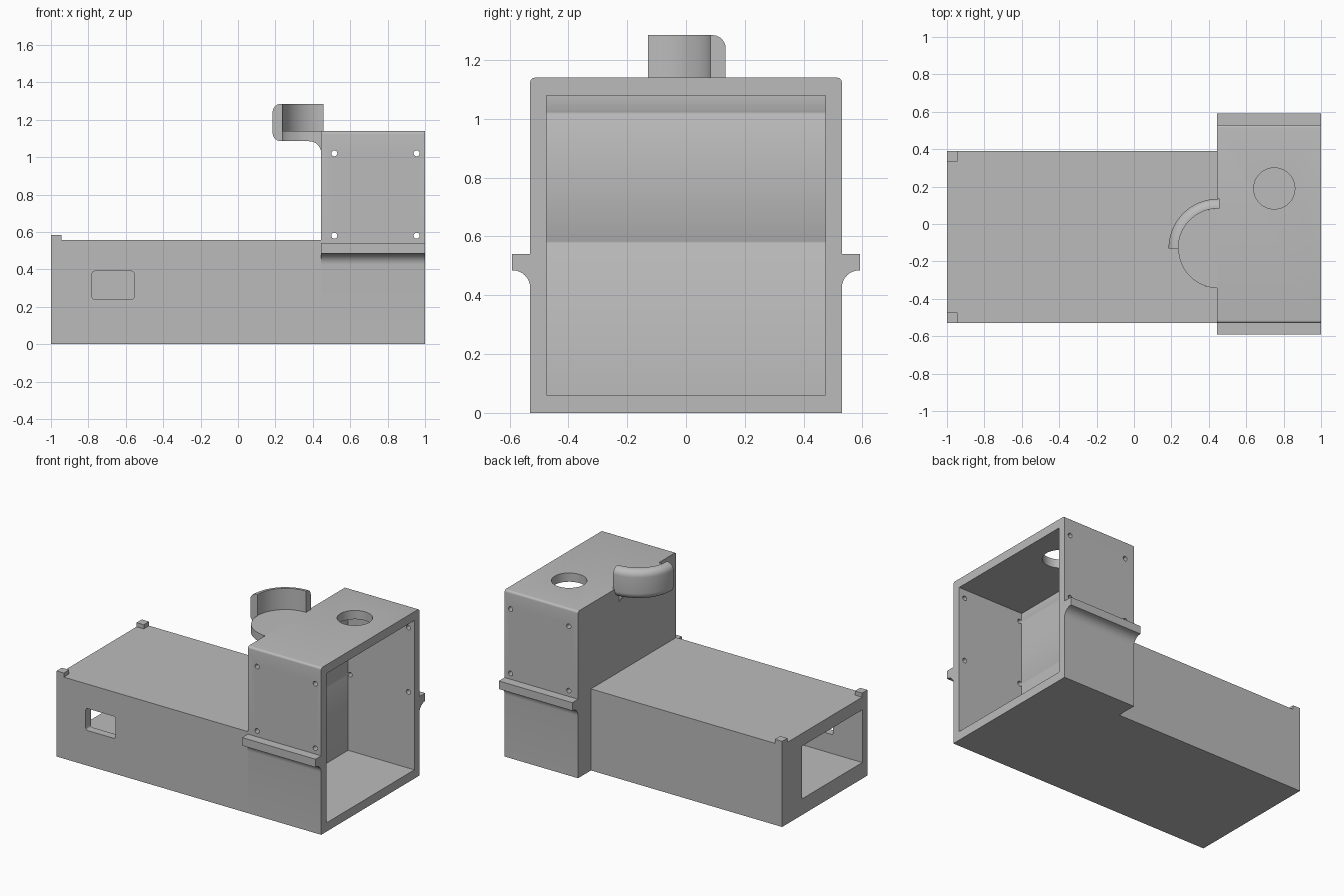
import bpy, bmesh, math
from mathutils import Vector

cube = bpy.data.objects.get("Cube")
if cube:
    bpy.data.objects.remove(cube, do_unlink=True)

grey = bpy.data.materials.new("plain grey")
grey.use_nodes = True
colour = (0.5, 0.5, 0.5, 1)
grey.diffuse_color = colour
grey.node_tree.nodes["Principled BSDF"].inputs["Base Color"].default_value = colour


def arc(cx, cy, r, start, end, steps=8):
    """Points along a circular arc, angles in degrees."""
    angles = [math.radians(start + (end - start) * i / steps) for i in range(steps + 1)]
    return [(cx + r * math.cos(a), cy + r * math.sin(a)) for a in angles]


def prism(name, points, axis, low, high):
    """Extrude a 2D outline along an axis; x takes (y,z), y takes (x,z), z takes (x,y)."""
    place = {"x": lambda p: (low, p[0], p[1]),
             "y": lambda p: (p[0], low, p[1]),
             "z": lambda p: (p[0], p[1], low)}[axis]
    bm = bmesh.new()
    face = bm.faces.new([bm.verts.new(place(p)) for p in points])
    top = bmesh.ops.extrude_face_region(bm, geom=[face])
    shift = Vector([(high - low) * (axis == a) for a in "xyz"])
    bmesh.ops.translate(bm, vec=shift,
                        verts=[v for v in top["geom"] if isinstance(v, bmesh.types.BMVert)])
    return finish(name, bm)


def finish(name, bm):
    bmesh.ops.recalc_face_normals(bm, faces=bm.faces)
    mesh = bpy.data.meshes.new(name)
    bm.to_mesh(mesh)
    bm.free()
    mesh.materials.append(grey)
    obj = bpy.data.objects.new(name, mesh)
    bpy.context.collection.objects.link(obj)
    return obj


def rect(x0, x1, y0, y1, r=0):
    """Rectangle outline, optionally with rounded corners."""
    if not r:
        return [(x0, y0), (x1, y0), (x1, y1), (x0, y1)]
    return (arc(x1 - r, y0 + r, r, -90, 0, 5) + arc(x1 - r, y1 - r, r, 0, 90, 5)
            + arc(x0 + r, y1 - r, r, 90, 180, 5) + arc(x0 + r, y0 + r, r, 180, 270, 5))


def circle(x, y, r, sides):
    return arc(x, y, r, 0, 360, sides)[:-1]


def select(obj):
    bpy.ops.object.select_all(action="DESELECT")
    obj.select_set(True)
    bpy.context.view_layer.objects.active = obj


def cut(obj, cutter):
    mod = obj.modifiers.new("cut", "BOOLEAN")
    mod.operation = "DIFFERENCE"
    mod.solver = "EXACT"
    mod.object = cutter
    select(obj)
    bpy.ops.object.modifier_apply(modifier=mod.name)
    bpy.data.objects.remove(cutter, do_unlink=True)


FRONT, BACK, STEP = -0.53, 0.39, 0.445

# Tower: half outline with side rail and rounded top edge, mirrored
half = ([(0.53, 0)] + arc(0.59, 0.425, 0.06, 180, 90)
        + [(0.592, 0.485), (0.592, 0.54), (0.53, 0.54)]
        + arc(0.515, 1.125, 0.015, 0, 90, 5))
tower = prism("tower", half + [(-y, z) for y, z in reversed(half)], "x", STEP, 1)
cut(tower, prism("chamber", rect(-0.475, 0.475, 0.06, 1.08), "x", 0.5, 1.1))
cut(tower, prism("top_hole", circle(0.75, 0.19, 0.11, 48), "z", 1.0, 1.2))
for x in (0.515, 0.955):
    for z in (0.58, 1.02):
        cut(tower, prism("screw_hole", circle(x, z, 0.016, 20), "y", -0.7, 0.7))

# Long body with an end channel and a side window
body = prism("long_body", rect(-1, STEP, FRONT, BACK), "z", 0, 0.557)
cut(body, prism("channel", rect(-0.475, 0.174, 0.11, 0.47), "x", -1.1, 0.4))
cut(body, prism("window", rect(-0.78, -0.555, 0.24, 0.39, 0.014), "y", -0.6, -0.4))

# Corner tabs at the far end
for name, y in (("front_corner_tab", FRONT), ("back_corner_tab", BACK - 0.057)):
    prism(name, rect(-1, -0.945, y, y + 0.057), "z", 0.557, 0.585)

# Half round shelf level with the tower top
CX, CY, INNER, OUTER = 0.45, -0.13, 0.213, 0.265
shelf = prism("round_shelf", arc(CX, CY, INNER, 90, 270, 40), "z", 1.085, 1.14)

# Concave fillet under the shelf
fillet = prism("shelf_fillet", [(STEP, 1.086)] + arc(0.38, 1.02, 0.065, 90, 0),
               "y", CY - 0.205, CY + 0.22)

# Quarter round guard wall: rounded section swept about the shelf centre
section = ([(INNER, 1.085)] + arc(OUTER - 0.045, 1.13, 0.045, -90, 0, 7)
           + arc(OUTER - 0.045, 1.24, 0.045, 0, 90, 7) + [(INNER, 1.285)])
bm = bmesh.new()
ring = bm.faces.new([bm.verts.new((CX, CY + r, z)) for r, z in section])
bmesh.ops.spin(bm, geom=[ring], cent=(CX, CY, 0), axis=(0, 0, 1),
               angle=math.pi / 2, steps=24, use_duplicate=False)
if not any(len(f.verts) > 4 and all(abs(v.co.x - CX) < 1e-5 for v in f.verts) for f in bm.faces):
    bm.faces.new([v for v in bm.verts if abs(v.co.x - CX) < 1e-5])
guard = finish("guard_wall", bm)

# Short straight end of the guard wall, resting on the tower
prism("guard_end", [(CY + r, z) for r, z in section], "x", CX, CX + 0.006)

for obj in (tower, body, shelf, fillet, guard):
    select(obj)
    bpy.ops.object.shade_smooth_by_angle(angle=math.radians(30))
